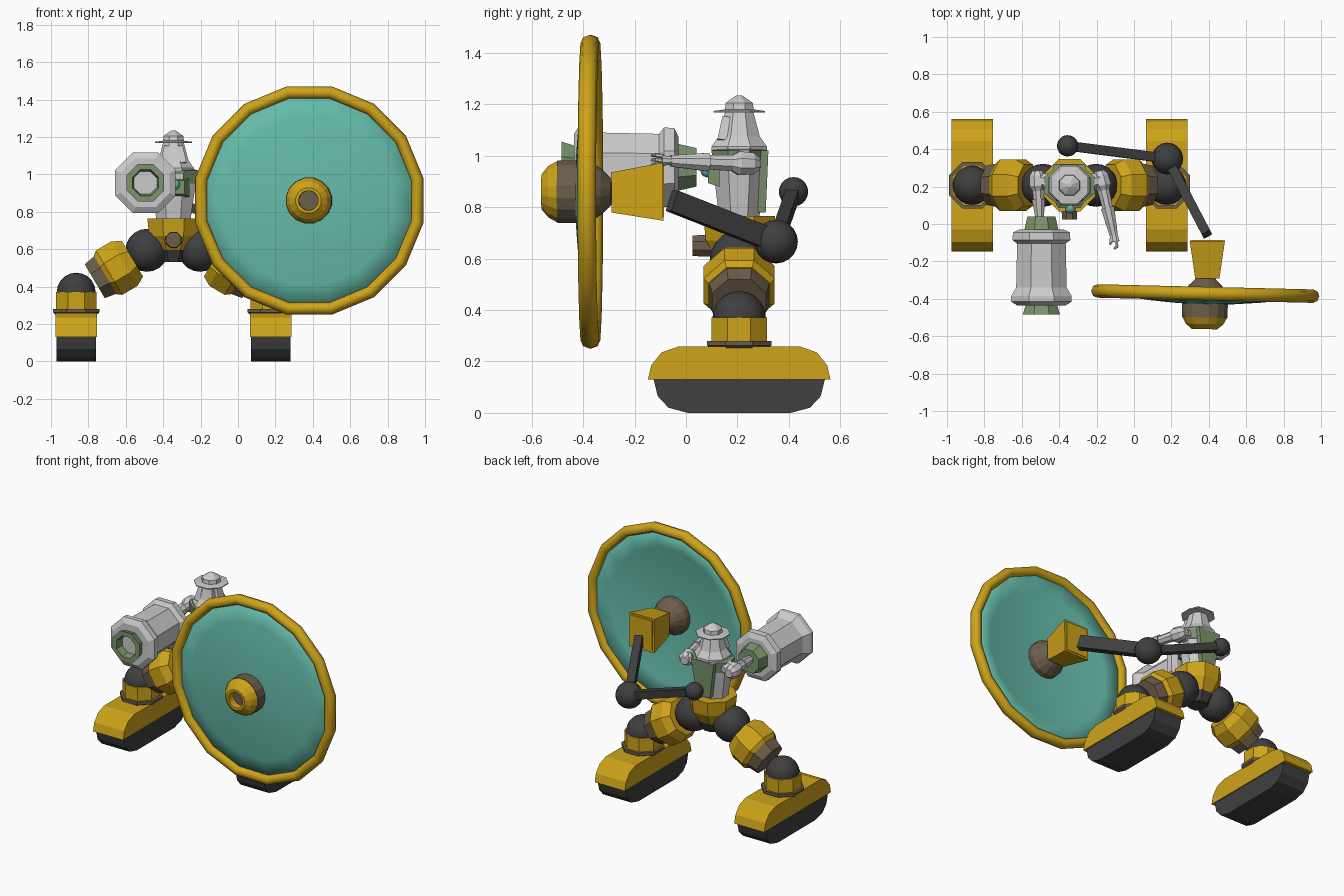
import bpy, bmesh
from math import pi, cos, sin
from mathutils import Vector

if "Cube" in bpy.data.objects:
    bpy.data.objects.remove(bpy.data.objects["Cube"])


def mat(name, r, g, b):
    m = bpy.data.materials.new(name)
    m.diffuse_color = (r, g, b, 1)
    m.use_nodes = True
    m.node_tree.nodes["Principled BSDF"].inputs["Base Color"].default_value = m.diffuse_color
    return m


YELLOW = mat("yellow", 0.62, 0.37, 0.01)
BLACK = mat("black", 0.05, 0.05, 0.05)
BROWN = mat("brown", 0.15, 0.11, 0.07)
GREEN = mat("green", 0.2, 0.3, 0.15)
TEAL = mat("teal", 0.13, 0.5, 0.4)
CX, CY = -0.345, 0.207          # centre line of the walker


def finish(name, bm, material, smooth=False):
    bmesh.ops.remove_doubles(bm, verts=bm.verts, dist=1e-5)
    bmesh.ops.recalc_face_normals(bm, faces=bm.faces)
    for f in bm.faces:
        f.smooth = smooth
    me = bpy.data.meshes.new(name)
    bm.to_mesh(me)
    bm.free()
    if material:
        me.materials.append(material)
    ob = bpy.data.objects.new(name, me)
    bpy.context.collection.objects.link(ob)
    return ob


def turned(name, profile, origin, axis, material=None, n=8, su=1, sv=1, ring=False, smooth=False):
    """Turn (distance along axis, half width) pairs into an n-sided solid."""
    o, d = Vector(origin), Vector(axis).normalized()
    v = Vector((0, 1, 0)) if abs(d.y) < 0.7 else Vector((0, 0, 1))
    v = (v - d * v.dot(d)).normalized()
    u = v.cross(d)
    bm = bmesh.new()
    k = 1 / cos(pi / n)
    rows = []
    for t, r in profile:
        r = max(r, 1e-7) * k
        rows.append([bm.verts.new(o + d * t + u * (r * su * cos(a)) + v * (r * sv * sin(a)))
                     for a in ((i + 0.5) * 2 * pi / n for i in range(n))])
    pairs = list(zip(rows, rows[1:]))
    if ring:
        pairs.append((rows[-1], rows[0]))
    for a, b in pairs:
        for i in range(n):
            j = (i + 1) % n
            bm.faces.new((a[i], a[j], b[j], b[i]))
    if not ring:
        bm.faces.new(rows[0])
        bm.faces.new(rows[-1])
    return finish(name, bm, material, smooth)


def rod(name, a, b, ra, rb, material=None, n=8, **kw):
    d = Vector(b) - Vector(a)
    return turned(name, [(0, ra), (d.length, rb)], a, d, material, n, **kw)


def ball(name, c, r, material=None, seg=20):
    bm = bmesh.new()
    bmesh.ops.create_uvsphere(bm, u_segments=seg, v_segments=seg // 2, radius=r)
    bmesh.ops.translate(bm, verts=bm.verts, vec=Vector(c))
    return finish(name, bm, material, True)


def slab(name, outline, x, half, material):
    """Extrude a (y, z) outline across x."""
    bm = bmesh.new()
    f = bm.faces.new([bm.verts.new((x - half, y, z)) for y, z in outline])
    ext = bmesh.ops.extrude_face_region(bm, geom=[f])["geom"]
    bmesh.ops.translate(bm, verts=[e for e in ext if isinstance(e, bmesh.types.BMVert)], vec=(2 * half, 0, 0))
    bm.faces.new([bm.verts.new((x - half, y, z)) for y, z in outline]) if not f.is_valid else None
    return finish(name, bm, material)


# Feet and legs, one per side
sole = [(0.333, 0.13), (0.317, 0.065), (0.275, 0.02), (0.2, 0)]
shell = [(0.355, 0.13), (0.342, 0.185), (0.302, 0.235), (0.237, 0.258)]
for side, s in (("right", -1), ("left", 1)):
    x = CX + s * 0.52
    for part, pts, half, m in (("sole", sole, 0.105, BLACK), ("foot_shell", shell, 0.112, YELLOW)):
        outline = [(CY - y, z) for y, z in pts] + [(CY + y, z) for y, z in reversed(pts)]
        slab(side + "_" + part, outline, x, half, m)
    turned(side + "_ankle_flange", [(0.25, 0.11), (0.262, 0.125), (0.28, 0.125)], (x, CY, 0), (0, 0, 1), BROWN)
    turned(side + "_ankle_cup", [(0.275, 0.108), (0.37, 0.108)], (x, CY, 0), (0, 0, 1), YELLOW)
    ankle, hip = (x, CY, 0.37), (CX + s * 0.142, CY, 0.594)
    ball(side + "_ankle_ball", ankle, 0.104, BLACK)
    ball(side + "_hip_ball", hip, 0.115, BLACK)
    leg = Vector(hip) - Vector(ankle)
    turned(side + "_shin", [(0.115, 0.105), (0.2, 0.12)], ankle, leg, BROWN)
    turned(side + "_thigh_barrel", [(0.18, 0.12), (0.205, 0.138), (0.3, 0.138), (0.35, 0.11)], ankle, leg, YELLOW)

# Pelvis with a small front barrel
up = (0, 0, 1)
turned("pelvis", [(0.59, 0.085), (0.67, 0.13), (0.765, 0.14)], (CX, CY, 0), up, YELLOW)
turned("pelvis_core", [(0.53, 0.06), (0.6, 0.09)], (CX, CY, 0), up, BLACK)
rod("pelvis_barrel", (CX, 0.15, 0.65), (CX, 0.025, 0.65), 0.045, 0.04, BROWN)

# Torso, collar, back panel and chest lens
turned("torso", [(0.76, 0.092), (0.9, 0.112), (1.0, 0.125), (1.03, 0.11)], (CX, CY, 0), up, sv=0.85)
turned("collar", [(0.95, 0.125), (1.02, 0.135), (1.03, 0.1)], (CX, CY, 0), up, GREEN, sv=0.8)
rod("back_panel", (CX, 0.295, 0.78), (CX, 0.295, 1.02), 0.05, 0.085, GREEN, n=4, sv=0.3)
rod("chest_panel", (CX, 0.13, 0.93), (CX, 0.085, 0.93), 0.085, 0.06, GREEN, n=4, sv=0.6)
ball("chest_lens", (CX + 0.005, 0.085, 0.945), 0.03, TEAL, 12)

# Head with brimmed helmet
turned("head", [(1.02, 0.108), (1.035, 0.108), (1.075, 0.08), (1.17, 0.055)], (CX, CY, 0), up)
turned("helmet_brim", [(1.168, 0.1), (1.174, 0.1), (1.18, 0.055)], (CX, CY, 0), up)
turned("helmet_dome", [(1.17, 0.057), (1.205, 0.053), (1.222, 0.03), (1.235, 0.01)], (CX, CY, 0), up)
for s in (-1, 1):
    rod("cheek_guard", (CX + s * 0.05, CY - 0.065, 1.06), (CX + s * 0.035, CY - 0.05, 1.15), 0.02, 0.015, n=4)

# Arms
for side, s, wrist in (("right", -1, (-0.505, 0.03, 0.97)), ("left", 1, (-0.108, -0.06, 0.98))):
    sh = (CX + s * 0.17, 0.235, 0.97)
    elbow = Vector(sh).lerp(Vector(wrist), 0.5)
    rod(side + "_shoulder", (CX + s * 0.09, 0.22, 0.985), sh, 0.045, 0.04)
    turned(side + "_shoulder_pad", [(-0.05, 0.025), (-0.025, 0.042), (0.03, 0.046), (0.06, 0.03)],
           sh, Vector(wrist) - Vector(sh))
    rod(side + "_upper_arm", sh, elbow, 0.034, 0.028)
    rod(side + "_forearm", elbow, wrist, 0.036, 0.022)

# Open hand
rod("palm", (-0.108, -0.055, 0.98), (-0.102, -0.095, 0.982), 0.02, 0.025, sv=0.8)
for dz in (-0.018, 0, 0.018):
    rod("finger", (-0.095, -0.09, 0.98 + dz), (-0.09, -0.12, 0.985 + dz), 0.008, 0.007, n=6)
    rod("fingertip", (-0.09, -0.12, 0.985 + dz), (-0.108, -0.133, 0.983 + dz), 0.007, 0.005, n=6)
rod("thumb", (-0.12, -0.075, 0.98), (-0.128, -0.11, 0.985), 0.009, 0.006, n=6)

# Arm cannon, pointing forward
gun, fwd = (-0.495, 0, 0.955), (0, -1, 0)
turned("cannon_rear", [(-0.04, 0.075), (0.05, 0.095)], gun, fwd, GREEN)
turned("cannon_body", [(0.03, 0.12), (0.045, 0.152), (0.085, 0.155), (0.105, 0.13), (0.34, 0.135),
                       (0.385, 0.162), (0.415, 0.162), (0.435, 0.13)], gun, fwd)
turned("cannon_muzzle", [(0.42, 0.08), (0.485, 0.1), (0.485, 0.07), (0.4, 0.055)], gun, fwd, GREEN)

# Shield dish, rim and hub, slightly turned about the vertical
hub, nose = (0.39, 0, 0.86), (-0.024, -1, 0)
front = [(0.37 + 0.06 * (1 - (r / 0.58) ** 2), r) for r in (0.58, 0.45, 0.3, 0.15, 0)]
back = [(t - 0.012, r) for t, r in reversed(front)]
turned("shield_dish", front + back, hub, nose, TEAL, n=16, ring=True, smooth=True)
turned("shield_rim", [(0.372 + 0.036 * sin(i * pi / 4), 0.577 + 0.033 * cos(i * pi / 4)) for i in range(8)],
       hub, nose, YELLOW, n=16, ring=True, smooth=True)
turned("hub_base", [(0.42, 0.122), (0.5, 0.122)], hub, nose, BROWN, n=16)
turned("hub_cap", [(0.495, 0.122), (0.535, 0.1), (0.562, 0.068), (0.562, 0.052), (0.5, 0.05)],
       hub, nose, YELLOW, n=16)
turned("hub_bore", [(0.49, 0.05), (0.515, 0.051)], hub, nose, BROWN, n=16)
turned("hub_back", [(0.43, 0.122), (0.38, 0.12), (0.33, 0.09), (0.29, 0.05)], hub, nose, BROWN, n=16)
rod("grip_box", (0.392, -0.29, 0.857), (0.392, -0.09, 0.86), 0.078, 0.113, YELLOW, n=4, su=0.83)
rod("grip_box_end", (0.392, -0.1, 0.86), (0.392, -0.085, 0.86), 0.104, 0.1, YELLOW, n=4, su=0.8)

# Jointed support arm from the back to the shield
joint, anchor = (0.178, 0.35, 0.666), (-0.355, 0.418, 0.86)
ball("support_joint", joint, 0.085, BLACK)
ball("support_anchor", anchor, 0.057, BLACK)
rod("support_bar_front", (0.39, -0.055, 0.825), joint, 0.042, 0.042, BLACK, n=4, su=0.6)
rod("support_bar_back", joint, anchor, 0.025, 0.025, BLACK, n=4)
